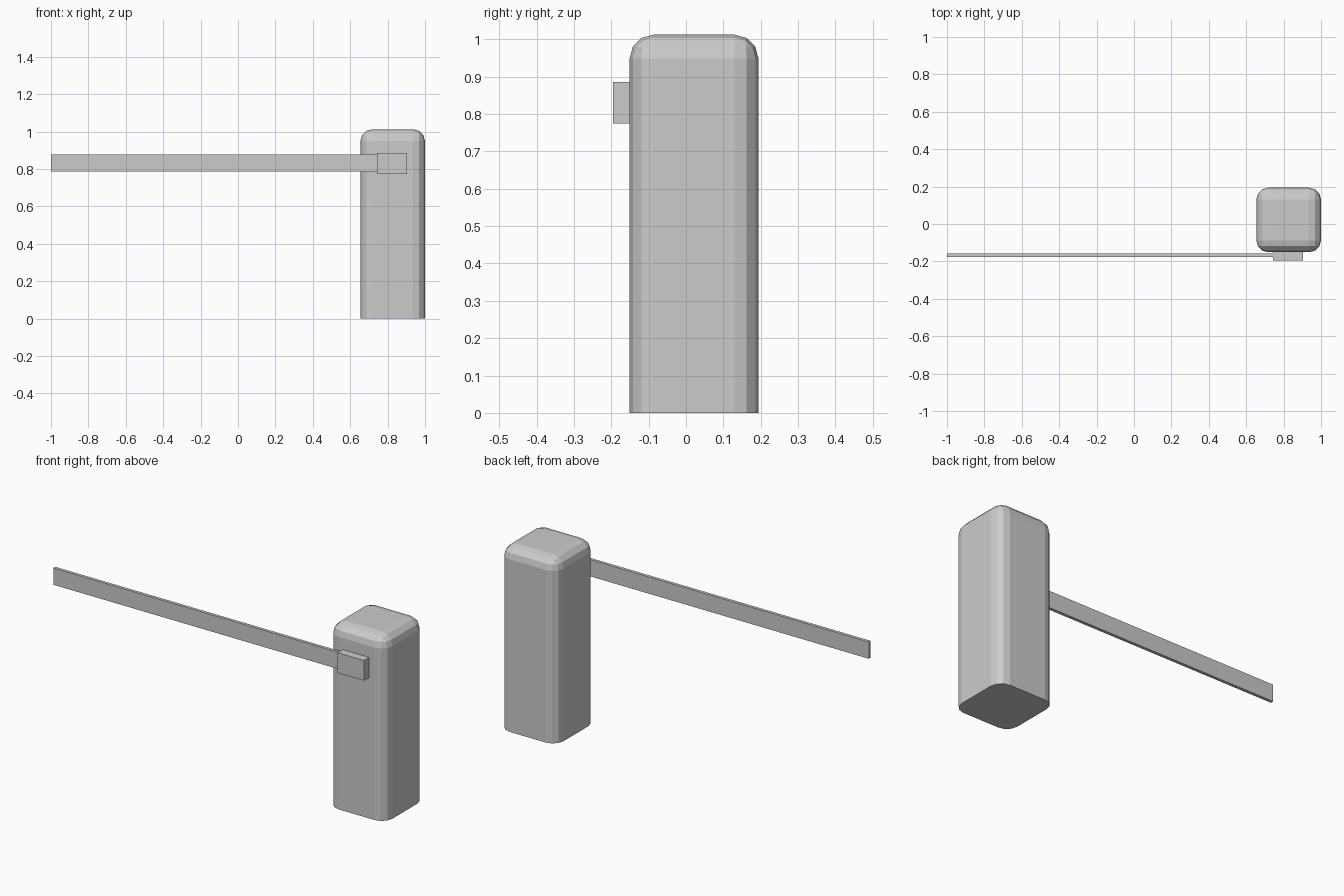
import bpy
import bmesh
from mathutils import Vector

cube = bpy.data.objects.get("Cube")
if cube:
    bpy.data.objects.remove(cube, do_unlink=True)

# One plain grey for the whole barrier
grey = bpy.data.materials.new("plain grey")
grey.use_nodes = True
colour = (0.6, 0.6, 0.6, 1)
grey.diffuse_color = colour
grey.node_tree.nodes["Principled BSDF"].inputs["Base Color"].default_value = colour


def box(name, low, high, round_radius=0):
    """Box between two corners; optionally round every edge off the ground."""
    low, high = Vector(low), Vector(high)
    bm = bmesh.new()
    bmesh.ops.create_cube(bm, size=1)
    for v in bm.verts:
        v.co = (low + high) / 2 + v.co * (high - low)
    if round_radius:
        edges = [e for e in bm.edges
                 if max(v.co.z for v in e.verts) > low.z + 0.01]
        bmesh.ops.bevel(bm, geom=edges, offset=round_radius, segments=3,
                        profile=0.5, affect='EDGES', clamp_overlap=True)
    bmesh.ops.recalc_face_normals(bm, faces=bm.faces)
    mesh = bpy.data.meshes.new(name)
    bm.to_mesh(mesh)
    bm.free()
    mesh.materials.append(grey)
    obj = bpy.data.objects.new(name, mesh)
    bpy.context.collection.objects.link(obj)
    return obj


# Rounded post
box("post", (0.654, -0.151, 0), (1.0, 0.194, 1.012), round_radius=0.064)

# Clamp on the front of the post
box("arm_clamp", (0.743, -0.196, 0.774), (0.903, -0.15, 0.885))

# Long flat arm held by the clamp
box("barrier_arm", (-1.0, -0.176, 0.785), (0.76, -0.159, 0.877))
